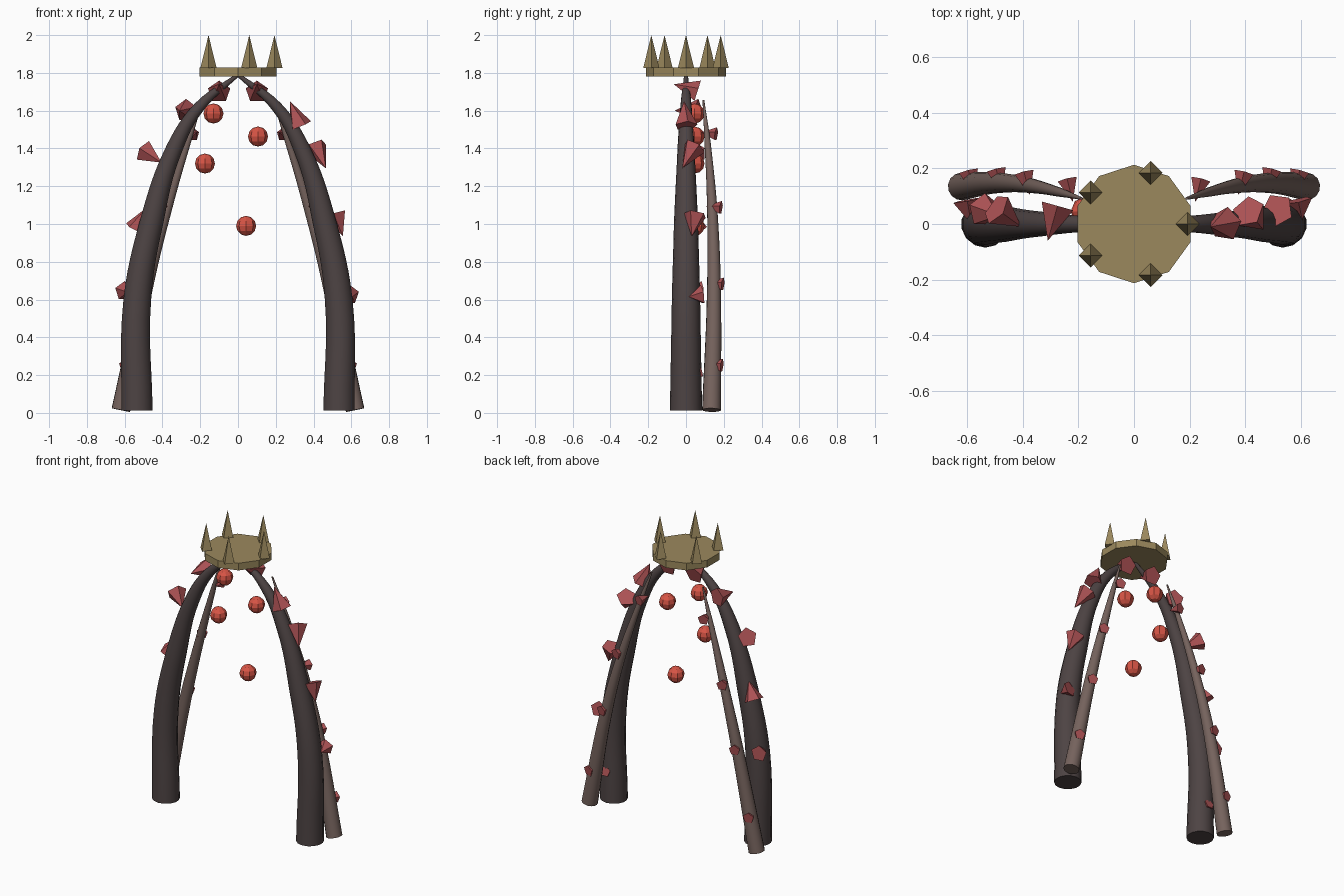
import bpy
from math import cos, sin, pi
from mathutils import Vector

if "Cube" in bpy.data.objects:
    bpy.data.objects.remove(bpy.data.objects["Cube"])


def material(name, rgb):
    m = bpy.data.materials.new(name)
    m.diffuse_color = (*rgb, 1)
    m.use_nodes = True
    m.node_tree.nodes["Principled BSDF"].inputs["Base Color"].default_value = m.diffuse_color
    return m


BARK = material("dark_bark", (0.075, 0.057, 0.057))
ROOT = material("brown_root", (0.18, 0.125, 0.11))
THORN = material("thorn_red", (0.42, 0.085, 0.09))
BERRY = material("berry_red", (0.68, 0.09, 0.06))
GOLD = material("dull_gold", (0.33, 0.25, 0.11))


def finish(name, mat):
    o = bpy.context.object
    o.name = name
    o.data.materials.append(mat)
    return o


def stem(name, pts, side, mat):
    """Tapered round tube through (x, y, z, radius) points, mirrored by side."""
    cu = bpy.data.curves.new(name, 'CURVE')
    cu.dimensions = '3D'
    cu.bevel_depth = 1
    cu.bevel_resolution = 5
    cu.resolution_u = 6
    cu.use_fill_caps = True
    sp = cu.splines.new('BEZIER')
    sp.bezier_points.add(len(pts) - 1)
    for bp, (x, y, z, r) in zip(sp.bezier_points, pts):
        bp.co = (side * x, y, z)
        bp.radius = r
        bp.handle_left_type = bp.handle_right_type = 'AUTO'
    o = bpy.data.objects.new(name, cu)
    bpy.context.collection.objects.link(o)
    bpy.ops.object.select_all(action='DESELECT')
    o.select_set(True)
    bpy.context.view_layer.objects.active = o
    bpy.ops.object.convert(target='MESH')
    bpy.ops.object.shade_smooth_by_angle(angle=pi / 4)
    finish(name, mat)


def thorn(name, base, apex, r):
    """Five-sided cone from base centre to apex."""
    b, a = Vector(base), Vector(apex)
    d = a - b
    bpy.ops.mesh.primitive_cone_add(vertices=5, radius1=r, depth=d.length,
                                    location=(a + b) / 2,
                                    rotation=d.to_track_quat('Z', 'Y').to_euler())
    finish(name, THORN)


# Arch legs and the thinner roots behind them
ARCH = [(0.535, 0, 0.012, 0.085), (0.533, 0, 0.6, 0.075), (0.46, 0, 1.0, 0.064),
        (0.337, 0, 1.4, 0.045), (0.205, 0, 1.62, 0.030), (0, 0, 1.79, 0.010)]
BACK = [(0.62, 0.135, 0.015, 0.05), (0.49, 0.148, 0.65, 0.037),
        (0.385, 0.14, 1.05, 0.028), (0.27, 0.115, 1.42, 0.017),
        (0.19, 0.092, 1.655, 0.005)]
for side, tag in ((-1, "left"), (1, "right")):
    stem("arch_leg_" + tag, ARCH, side, BARK)
    stem("back_root_" + tag, BACK, side, ROOT)

# Large thorns on the arch: base centre, apex, radius
BIG = [
    ((0.1, 0.06, 1.70), (0.1, -0.065, 1.74), 0.062),
    ((0.33, 0.0, 1.52), (0.275, -0.01, 1.65), 0.062),
    ((0.41, 0.045, 1.41), (0.465, -0.02, 1.295), 0.062),
    ((0.515, 0.05, 1.05), (0.555, 0.03, 0.935), 0.062),
    ((0.59, 0.085, 0.625), (0.605, 0.015, 0.615), 0.053),
    ((0.54, 0.085, 0.22), (0.54, 0.0, 0.20), 0.035),
    ((-0.1, 0.06, 1.70), (-0.1, -0.065, 1.74), 0.062),
    ((-0.275, 0.065, 1.60), (-0.31, -0.06, 1.60), 0.062),
    ((-0.495, 0.055, 1.385), (-0.405, -0.01, 1.325), 0.062),
    ((-0.54, 0.05, 0.975), (-0.485, 0.03, 1.085), 0.062),
    ((-0.6, 0.085, 0.645), (-0.585, 0.0, 0.64), 0.053),
    ((-0.54, 0.085, 0.22), (-0.54, 0.0, 0.20), 0.035),
]
for i, (b, a, r) in enumerate(BIG):
    thorn(f"arch_thorn_{i}", b, a, r)

# Small thorns on the back roots
SMALL = [(0.595, 0.19, 0.25), (0.495, 0.195, 0.68),
         (0.395, 0.185, 1.085), (0.24, 0.16, 1.475)]
for i, (x, y, z) in enumerate(SMALL):
    for side in (-1, 1):
        thorn(f"root_thorn_{i}_{side}", (side * x, y, z),
              (side * (x - 0.02), y - 0.08, z + 0.01), 0.037)

# Hanging berries
for i, (x, z) in enumerate(((-0.13, 1.585), (0.106, 1.463),
                            (-0.175, 1.32), (0.043, 0.99))):
    bpy.ops.mesh.primitive_uv_sphere_add(segments=8, ring_count=6, radius=0.053,
                                         location=(x, 0.045, z))
    finish(f"berry_{i}", BERRY)

# Crown: ten-sided disc with five four-sided spikes
bpy.ops.mesh.primitive_cylinder_add(vertices=10, radius=0.213, depth=0.048,
                                    location=(0, 0, 1.805))
finish("crown_disc", GOLD)
for i in range(5):
    t = 2 * pi * i / 5
    bpy.ops.mesh.primitive_cone_add(vertices=4, radius1=0.043, depth=0.175,
                                    location=(0.193 * cos(t), 0.193 * sin(t), 1.9125))
    finish(f"crown_spike_{i}", GOLD)
